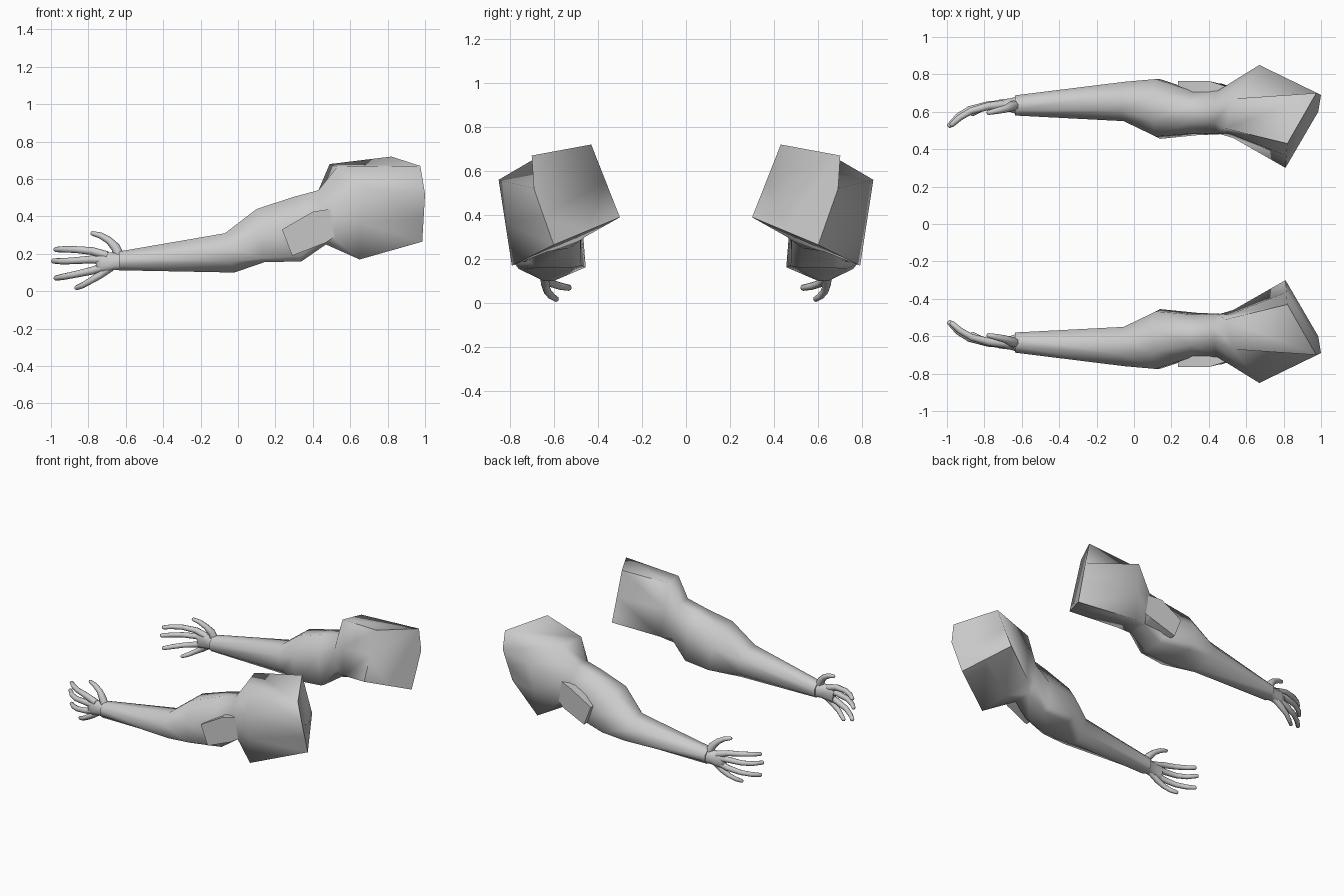
import bpy, bmesh, math
from mathutils import Vector

if "Cube" in bpy.data.objects:
    bpy.data.objects.remove(bpy.data.objects["Cube"])


def loft(name, rings, angle):
    """Skin a list of equal-length point rings, cap both ends, mirror across y."""
    bm = bmesh.new()
    rows = [[bm.verts.new(p) for p in ring] for ring in rings]
    n = len(rows[0])
    for a, b in zip(rows, rows[1:]):
        for i in range(n):
            j = (i + 1) % n
            bm.faces.new((a[i], a[j], b[j], b[i]))
    bm.faces.new(rows[0])
    bm.faces.new(rows[-1])
    bmesh.ops.recalc_face_normals(bm, faces=bm.faces)
    mesh = bpy.data.meshes.new(name)
    bm.to_mesh(mesh)
    bm.free()
    ob = bpy.data.objects.new(name, mesh)
    bpy.context.collection.objects.link(ob)
    bpy.ops.object.select_all(action='DESELECT')
    bpy.context.view_layer.objects.active = ob
    ob.select_set(True)
    bpy.ops.object.shade_smooth_by_angle(angle=math.radians(angle))
    mod = ob.modifiers.new("Mirror", 'MIRROR')
    mod.use_axis = (False, True, False)
    mod.use_mirror_merge = False
    return ob


# Cross-sections as (across, up) fractions: even, pointed below, wide below
EVEN = [(.28, 1), (.68, 1), (1, .66), (1, .25), (.8, 0), (.2, 0), (0, .2), (0, .7)]
KEEL = [(.28, 1), (.70, 1), (1, .66), (1, .27), (.45, 0), (.25, 0), (0, .24), (0, .7)]
WIDE = [(.30, 1), (.72, 1), (1, .60), (1, .08), (.85, 0), (.2, 0), (0, .03), (.04, .6)]


def section(x_top, x_bot, y0, y1, z0, z1, shape=EVEN):
    return [(x_bot + (x_top - x_bot) * v, y0 + (y1 - y0) * u, z0 + (z1 - z0) * v)
            for u, v in shape]


def tube(name, path, radii, sides=8):
    """Round finger along a path, with a small rounded tip."""
    pts = [Vector(p) for p in path]
    tip = (pts[-1] - pts[-2]).normalized()
    pts.append(pts[-1] + tip * radii[-1] * .6)
    radii = list(radii) + [radii[-1] * .55]
    rings = []
    for i, p in enumerate(pts):
        d = pts[min(i + 1, len(pts) - 1)] - pts[max(i - 1, 0)]
        q = d.to_track_quat('Z', 'Y')
        rings.append([p + q @ Vector((radii[i] * math.cos(k * math.tau / sides),
                                      radii[i] * math.sin(k * math.tau / sides), 0))
                      for k in range(sides)])
    loft(name, rings, 70)


def with_mids(p):
    """Five corner points to eight, adding midpoints on the long sides."""
    p = [Vector(c) for c in p]
    h, g, a, d, c = p
    return [h, g, a, (a + d) / 2, d, (d + c) / 2, c, (c + h) / 2]


# Arm: wrist, forearm, elbow, then the broad upper arm block
near = with_mids([(.49, .51, .68), (.53, .67, .665), (.67, .85, .56),
                  (.65, .79, .17), (.53, .46, .30)])
end = with_mids([(.82, .43, .72), (.975, .70, .67), (1.0, .69, .52),
                 (.985, .60, .265), (.81, .30, .39)])
loft("arm", [
    section(-.635, -.635, .58, .688, .112, .213),
    section(-.07, -.02, .55, .76, .10, .31, KEEL),
    section(.10, .14, .455, .775, .155, .44, WIDE),
    section(.30, .34, .475, .71, .16, .505, WIDE),
    section(.43, .47, .48, .71, .25, .54),
    near, end], 80)

# Elbow pad: slanted slab on the outer side
pad = [(.235, .33, .765), (.40, .425, .765), (.495, .44, .735),
       (.515, .29, .735), (.47, .26, .75), (.29, .19, .765)]
loft("elbow_pad", [[(x, .64, z) for x, z, y in pad],
                   [(x, y, z) for x, z, y in pad]], 80)

# Palm
loft("palm", [
    section(-.62, -.62, .585, .685, .113, .212),
    section(-.66, -.66, .598, .672, .115, .205),
    section(-.72, -.72, .61, .665, .10, .21),
    section(-.765, -.755, .612, .652, .10, .205)], 80)

# Fingers and thumb
tube("index_finger", [(-.70, .638, .19), (-.78, .63, .215), (-.87, .605, .223),
                      (-.93, .57, .224), (-.975, .53, .223)], (.024, .021, .018, .017, .014))
tube("middle_finger", [(-.70, .638, .165), (-.78, .635, .17), (-.88, .612, .163),
                       (-.94, .575, .16), (-.988, .525, .162)], (.025, .021, .018, .017, .014))
tube("ring_finger", [(-.70, .638, .135), (-.78, .635, .11), (-.87, .61, .09),
                     (-.93, .572, .078), (-.975, .53, .07)], (.024, .021, .018, .017, .014))
tube("little_finger", [(-.68, .638, .13), (-.74, .638, .085), (-.79, .63, .055),
                       (-.83, .61, .032), (-.865, .588, .018)], (.024, .02, .017, .016, .013))
tube("thumb", [(-.63, .635, .18), (-.655, .63, .235), (-.69, .615, .272),
               (-.735, .605, .298), (-.78, .595, .31)], (.027, .026, .02, .017, .012))
